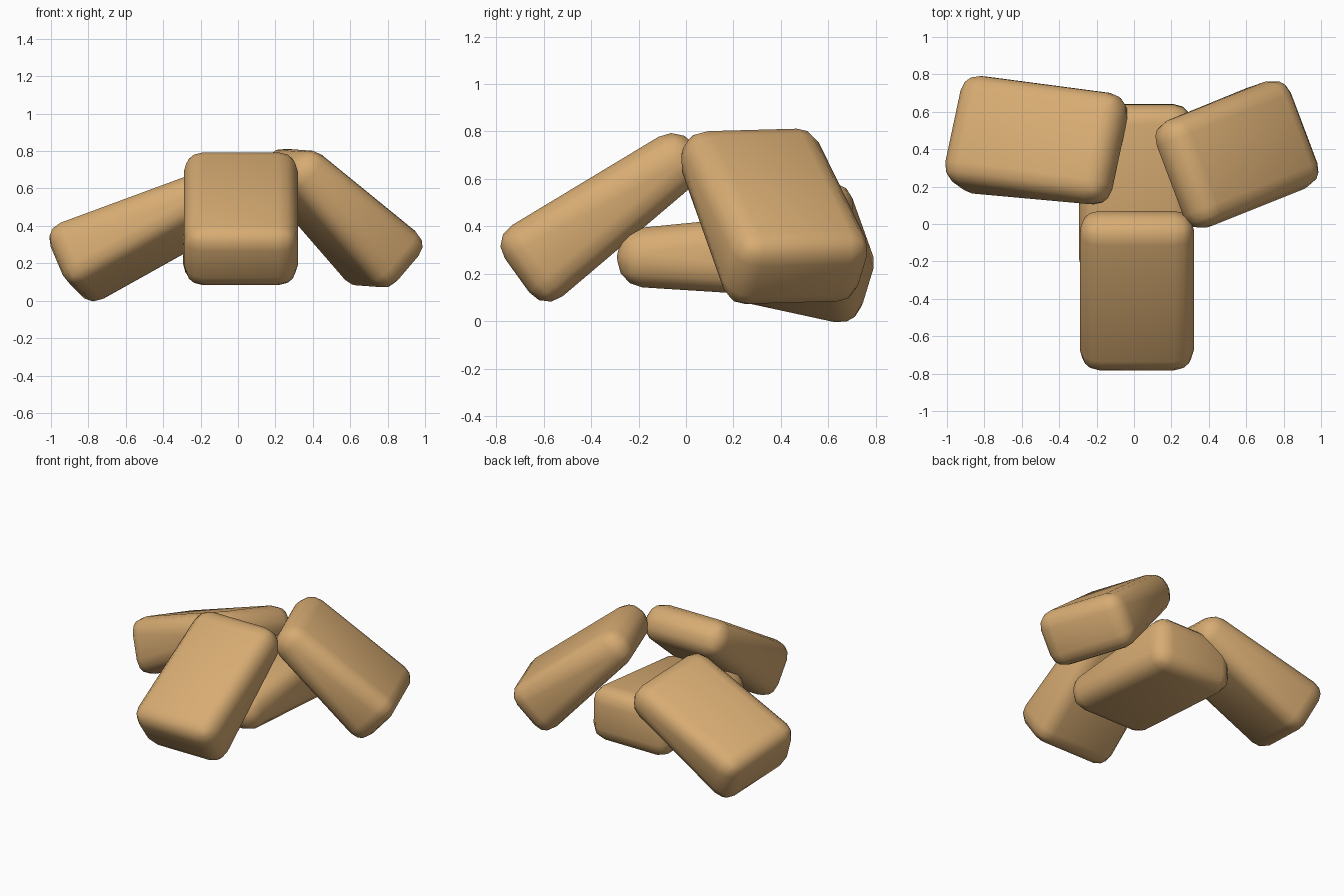
import bpy, bmesh
from math import radians, sin, cos
from mathutils import Vector, Matrix

if "Cube" in bpy.data.objects:
    bpy.data.objects.remove(bpy.data.objects["Cube"])

tan = bpy.data.materials.new("warm_tan")
tan.diffuse_color = (0.68, 0.41, 0.17, 1)
tan.use_nodes = True
tan.node_tree.nodes["Principled BSDF"].inputs["Base Color"].default_value = tan.diffuse_color


def block(name, centre, azimuth, pitch, roll=0, length=0.93, width=0.61,
          thin=0.235, thick=0.385, radius=0.105):
    """Rounded wedge whose thick end points along azimuth, dipping by pitch."""
    a, p, r = map(radians, (azimuth, pitch, roll))
    d = Vector((cos(a) * cos(p), sin(a) * cos(p), -sin(p)))
    side = Vector((-sin(a), cos(a), 0))
    w = side * cos(r) + d.cross(side) * sin(r)
    t = d.cross(w)
    bm = bmesh.new()
    bmesh.ops.create_cube(bm, size=1)
    for v in bm.verts:
        h = thick if v.co.x > 0 else thin
        v.co = Vector((v.co.x * length, v.co.y * width, v.co.z * h))
    bmesh.ops.bevel(bm, geom=bm.edges[:], offset=radius, offset_type='OFFSET',
                    segments=3, profile=0.5, affect='EDGES', clamp_overlap=True)
    rot = Matrix((d, w, t)).transposed().to_4x4()
    bm.transform(Matrix.Translation(centre) @ rot)
    bmesh.ops.recalc_face_normals(bm, faces=bm.faces)
    mesh = bpy.data.meshes.new(name)
    bm.to_mesh(mesh)
    bm.free()
    mesh.materials.append(tan)
    obj = bpy.data.objects.new(name, mesh)
    bpy.context.collection.objects.link(obj)
    bpy.ops.object.select_all(action='DESELECT')
    obj.select_set(True)
    bpy.context.view_layer.objects.active = obj
    bpy.ops.object.shade_smooth_by_angle(angle=radians(45))


# Heap of four wedge blocks: one lying flat, three leaning around it
block("flat_block", (0.01, 0.175, 0.275), 90, -1)
block("front_leaning_block", (0.015, -0.335, 0.465), -90, 35.7)
block("right_leaning_block", (0.528, 0.365, 0.467), 22, 42, 2, length=0.88)
block("left_leaning_block", (-0.508, 0.44, 0.364), 173.6, 24.6, 13.2)
